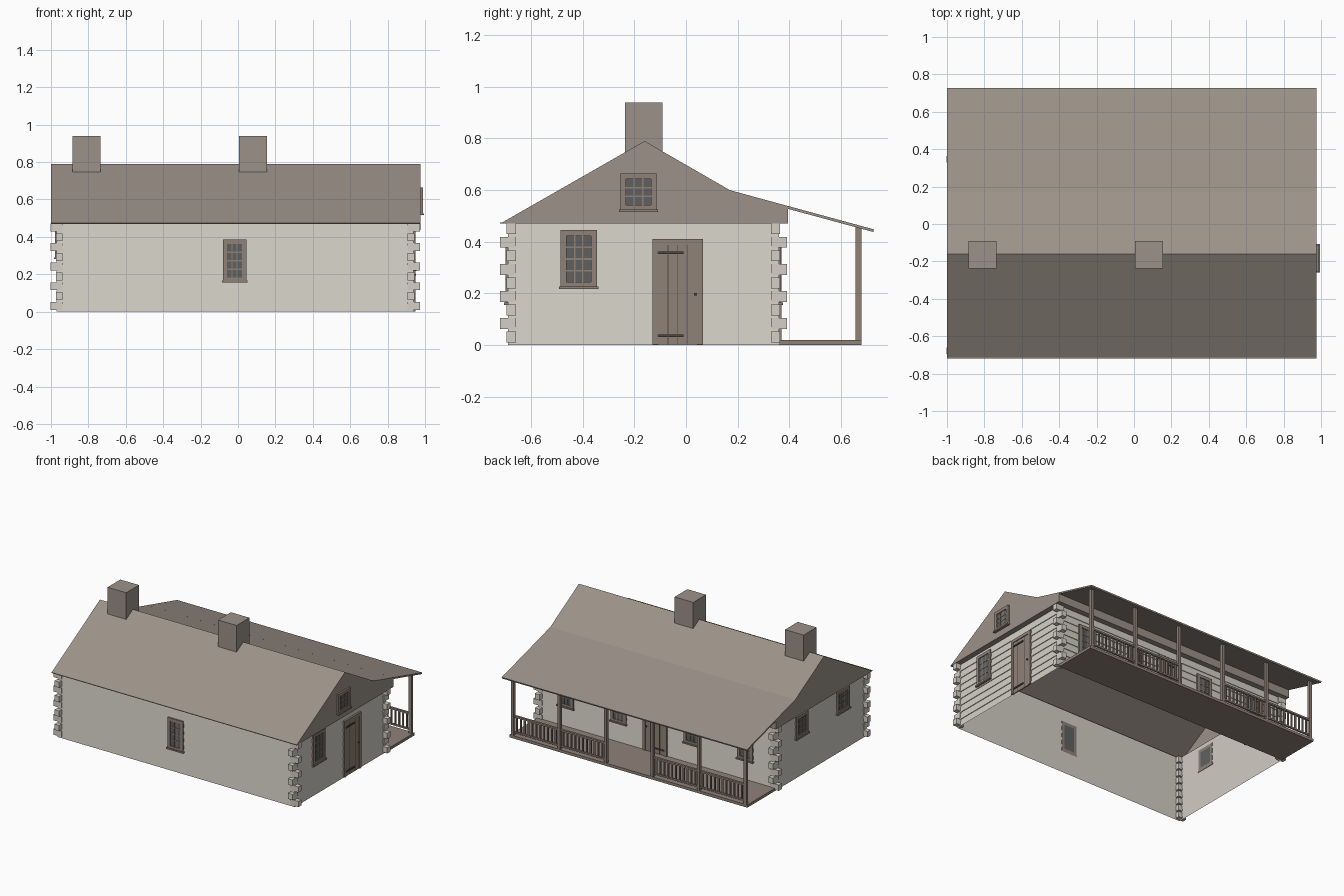
import bpy, bmesh

if "Cube" in bpy.data.objects:
    bpy.data.objects.remove(bpy.data.objects["Cube"])

def material(name, rgb):
    m = bpy.data.materials.new(name)
    m.diffuse_color = (*rgb, 1)
    m.use_nodes = True
    m.node_tree.nodes["Principled BSDF"].inputs["Base Color"].default_value = m.diffuse_color
    return m

LOG = material("pale_log", (0.66, 0.63, 0.57))
ROOF = material("roof_brown", (0.33, 0.285, 0.25))
TRIM = material("trim_brown", (0.28, 0.225, 0.19))
GLASS = material("dark_glass", (0.115, 0.118, 0.12))
IRON = material("dark_iron", (0.07, 0.065, 0.06))

def finish(name, bm, mats, fix=True):
    if fix:
        bmesh.ops.recalc_face_normals(bm, faces=bm.faces)
    me = bpy.data.meshes.new(name)
    bm.to_mesh(me)
    bm.free()
    for m in mats:
        me.materials.append(m)
    ob = bpy.data.objects.new(name, me)
    bpy.context.collection.objects.link(ob)
    return ob

def add_box(bm, x0, x1, y0, y1, z0, z1, mat=0):
    v = [bm.verts.new((x, y, z)) for x in (x0, x1) for y in (y0, y1) for z in (z0, z1)]
    for idx in ((0, 1, 3, 2), (4, 6, 7, 5), (0, 4, 5, 1), (2, 3, 7, 6), (0, 2, 6, 4), (1, 5, 7, 3)):
        bm.faces.new([v[i] for i in idx]).material_index = mat

def boxes(name, items, mats):
    bm = bmesh.new()
    for b in items:
        add_box(bm, *b)
    return finish(name, bm, mats)

# Wall outline and eave height
X0, X1, Y0, Y1, H = -0.965, 0.935, -0.685, 0.355, 0.47

# Lapped log walls: each course leans out slightly at its bottom edge
bm = bmesh.new()
courses = 9
rings = []
for i in range(courses):
    for z, o in ((i * H / courses, 0.005), ((i + 1) * H / courses, 0.0)):
        rings.append([bm.verts.new(p) for p in ((X0 - o, Y0 - o, z), (X1 + o, Y0 - o, z),
                                                (X1 + o, Y1 + o, z), (X0 - o, Y1 + o, z))])
for a, b in zip(rings, rings[1:]):
    for k in range(4):
        n = (k + 1) % 4
        bm.faces.new((a[k], a[n], b[n], b[k]))
finish("log_walls", bm, [LOG], fix=False)

# Crossed log ends at the four corners
ends = []
for sx, cx in ((-1, X0), (1, X1)):
    for sy, cy in ((-1, Y0), (1, Y1)):
        for i in range(9):
            z = 0.01 + i * 0.0525
            along_x = i % 2 == 0
            ox, oy = (0.037, 0.009) if along_x else (0.009, 0.035)
            xs = sorted((cx + sx * ox, cx - sx * 0.028))
            ys = sorted((cy + sy * oy, cy - sy * 0.026))
            ends.append((*xs, *ys, z, z + 0.042))
boxes("log_ends", ends, [LOG])

# Main roof with gables, open underneath
RX0, RX1 = -1.0, 0.975
prof = [(-0.72, H), (-0.16, 0.79), (0.17, 0.60), (0.395, 0.5385), (0.395, H)]
bm = bmesh.new()
L = [bm.verts.new((RX0, y, z)) for y, z in prof]
R = [bm.verts.new((RX1, y, z)) for y, z in prof]
for i in range(4):
    bm.faces.new((L[i], R[i], R[i + 1], L[i + 1]))
bm.faces.new(L[::-1])
bm.faces.new(R)
for f in bm.faces:
    f.normal_update()
    if f.normal.dot(f.calc_center_median() - L[0].co.lerp(R[4].co, 0.5)) < 0:
        f.normal_flip()
finish("main_roof", bm, [ROOF], fix=False)

# Soffit between the walls and the roof edge
boxes("soffit", [(RX0, X0, -0.72, 0.395, H, H + 0.004), (X1, RX1, -0.72, 0.395, H, H + 0.004),
                 (X0, X1, -0.72, Y0, H, H + 0.004), (X0, X1, Y1, 0.395, H, H + 0.004)], [ROOF])

# Thin porch roof carrying on the shallow back slope
bm = bmesh.new()
pp = [(0.39, 0.540), (0.728, 0.448), (0.725, 0.438), (0.39, 0.529)]
f = bm.faces.new([bm.verts.new((RX0, y, z)) for y, z in pp])
g = bmesh.ops.extrude_face_region(bm, geom=[f])["geom"]
bmesh.ops.translate(bm, verts=[v for v in g if isinstance(v, bmesh.types.BMVert)], vec=(RX1 - RX0, 0, 0))
finish("porch_roof", bm, [ROOF])

# Chimneys
for name, x in (("left_chimney", -0.885), ("middle_chimney", 0.005)):
    boxes(name, [(x, x + 0.15, -0.237, -0.09, 0.735, 0.94)], [ROOF])

# Porch floor, posts and railings
boxes("porch_floor", [(-0.97, 0.945, Y1 + 0.005, 0.68, 0, 0.02)], [TRIM])
posts = [-0.95 + 0.375 * i for i in range(6)]
boxes("porch_posts", [(x - 0.011, x + 0.011, 0.657, 0.679, 0.02, 0.457) for x in posts], [TRIM])
rail = []
for i, (a, b) in enumerate(zip(posts, posts[1:])):
    if i == 2:
        continue
    rail += [(a, b, 0.660, 0.676, 0.152, 0.165), (a, b, 0.662, 0.674, 0.038, 0.049)]
    n = 11
    for k in range(1, n + 1):
        x = a + (b - a) * k / (n + 1)
        rail.append((x - 0.005, x + 0.005, 0.663, 0.673, 0.049, 0.152))
boxes("porch_railings", rail, [TRIM])

# Box on a wall: u runs along the wall, d outward from it
def wall_box(side, base, u0, u1, d0, d1, z0, z1, mat=0):
    s = -1 if side[0] == "-" else 1
    a, b = sorted((base + s * d0, base + s * d1))
    return (a, b, u0, u1, z0, z1, mat) if side[1] == "x" else (u0, u1, a, b, z0, z1, mat)

def window(name, side, base, uc, w, z0, z1, rows, fr=0.022):
    u0, u1 = uc - w / 2, uc + w / 2
    g0, g1, h0, h1 = u0 + fr, u1 - fr, z0 + fr, z1 - fr
    P = [(u0, g0, 0, 0.013, z0, z1), (g1, u1, 0, 0.013, z0, z1),
         (g0, g1, 0, 0.013, z0, h0), (g0, g1, 0, 0.013, h1, z1),
         (u0 - 0.006, u1 + 0.006, 0, 0.02, z0 - 0.004, z0 + 0.006),
         (g0, g1, 0, 0.007, h0, h1, 1)]
    for k in (1, 2):
        u = g0 + (g1 - g0) * k / 3
        P.append((u - 0.003, u + 0.003, 0.006, 0.010, h0, h1))
    for k in range(1, rows):
        z = h0 + (h1 - h0) * k / rows
        P.append((g0, g1, 0.006, 0.010, z - 0.003, z + 0.003))
    boxes(name, [wall_box(side, base, *p) for p in P], [TRIM, GLASS])

window("front_window", "-y", Y0, -0.018, 0.125, 0.16, 0.385, 4)
window("right_window", "+x", X1, -0.415, 0.14, 0.222, 0.445, 4)
window("gable_window", "+x", RX1, -0.184, 0.14, 0.52, 0.665, 3)
for i, y in enumerate((-0.42, 0.055)):
    window(f"left_window_{i + 1}", "-x", X0, y, 0.14, 0.285, 0.445, 3)
for i, x in enumerate((-0.73, -0.30, 0.29, 0.715)):
    window(f"back_window_{i + 1}", "+y", Y1, x, 0.125, 0.16, 0.385, 4)

# Plank doors with strap hinges and a latch
def door(name, side, base, uc, z0):
    u0, u1, z1, fr = uc - 0.097, uc + 0.097, 0.41, 0.022
    P = [(u0, u0 + fr, 0, 0.014, z0, z1), (u1 - fr, u1, 0, 0.014, z0, z1),
         (u0 + fr, u1 - fr, 0, 0.014, z1 - fr, z1), (u0 + fr, u1 - fr, 0, 0.009, z0, z1 - fr)]
    for k in range(1, 4):
        u = u0 + fr + (u1 - u0 - 2 * fr) * k / 4
        P.append((u - 0.0012, u + 0.0012, 0.008, 0.0095, z0, z1 - fr, 1))
    for z in (z0 + 0.035, 0.358):
        P.append((u0 + 0.018, u0 + 0.12, 0.009, 0.015, z - 0.005, z + 0.005, 1))
    P.append((u1 - 0.034, u1 - 0.022, 0.009, 0.018, 0.193, 0.201, 1))
    boxes(name, [wall_box(side, base, *p) for p in P], [TRIM, IRON])

door("right_door", "+x", X1, -0.032, 0.002)
door("back_door", "+y", Y1, -0.005, 0.02)
